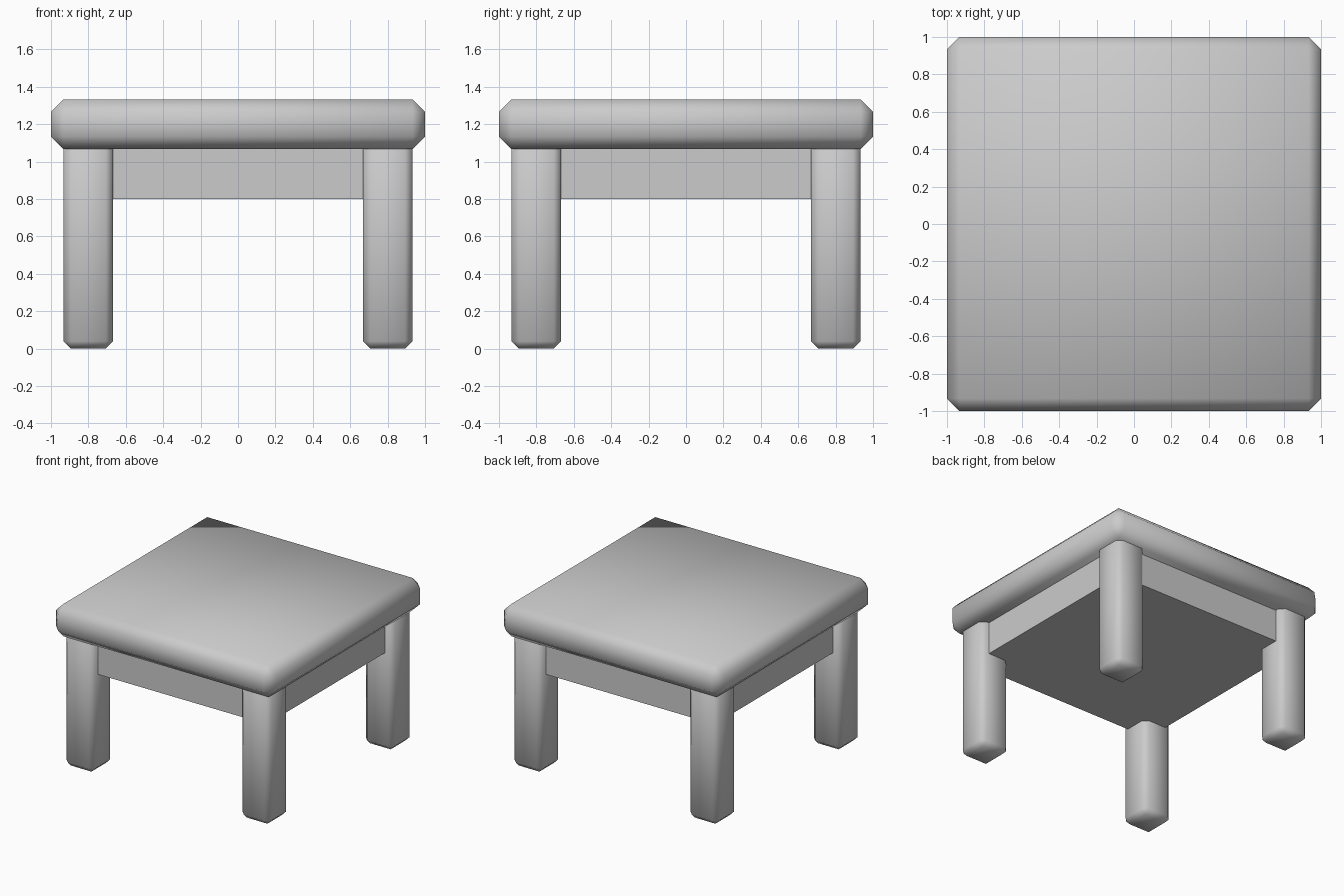
import bpy

default = bpy.data.objects.get("Cube")
if default:
    bpy.data.objects.remove(default, do_unlink=True)

grey = bpy.data.materials.new("plain grey")
grey.use_nodes = True
colour = (0.6, 0.6, 0.6, 1)
grey.diffuse_color = colour
grey.node_tree.nodes["Principled BSDF"].inputs["Base Color"].default_value = colour


def box(name, low, high, chamfer=0):
    """Box between two corners, with an optional smooth-shaded chamfer."""
    bpy.ops.mesh.primitive_cube_add(
        size=1, location=[(a + b) / 2 for a, b in zip(low, high)])
    ob = bpy.context.object
    ob.name = name
    ob.scale = [b - a for a, b in zip(low, high)]
    bpy.ops.object.transform_apply(location=False, rotation=False, scale=True)
    ob.data.materials.append(grey)
    if chamfer:
        bevel = ob.modifiers.new("chamfer", "BEVEL")
        bevel.width = chamfer
        bevel.segments = 1
        bevel.limit_method = "NONE"
        bevel.harden_normals = False
        bpy.ops.object.shade_smooth()
    return ob


# Thick slab top with soft chamfers
box("table_top", (-1, -1, 1.067), (1, 1, 1.333), 0.067)

# Solid apron block under the top, set back from the leg faces
box("apron", (-0.867, -0.867, 0.8), (0.867, 0.867, 1.1))

# Four square legs, sunk into the top
for depth, y in (("front", -0.8), ("back", 0.8)):
    for side, x in (("right", -0.8), ("left", 0.8)):
        box(f"{depth}_{side}_leg", (x - 0.133, y - 0.133, 0),
            (x + 0.133, y + 0.133, 1.2), 0.04)
